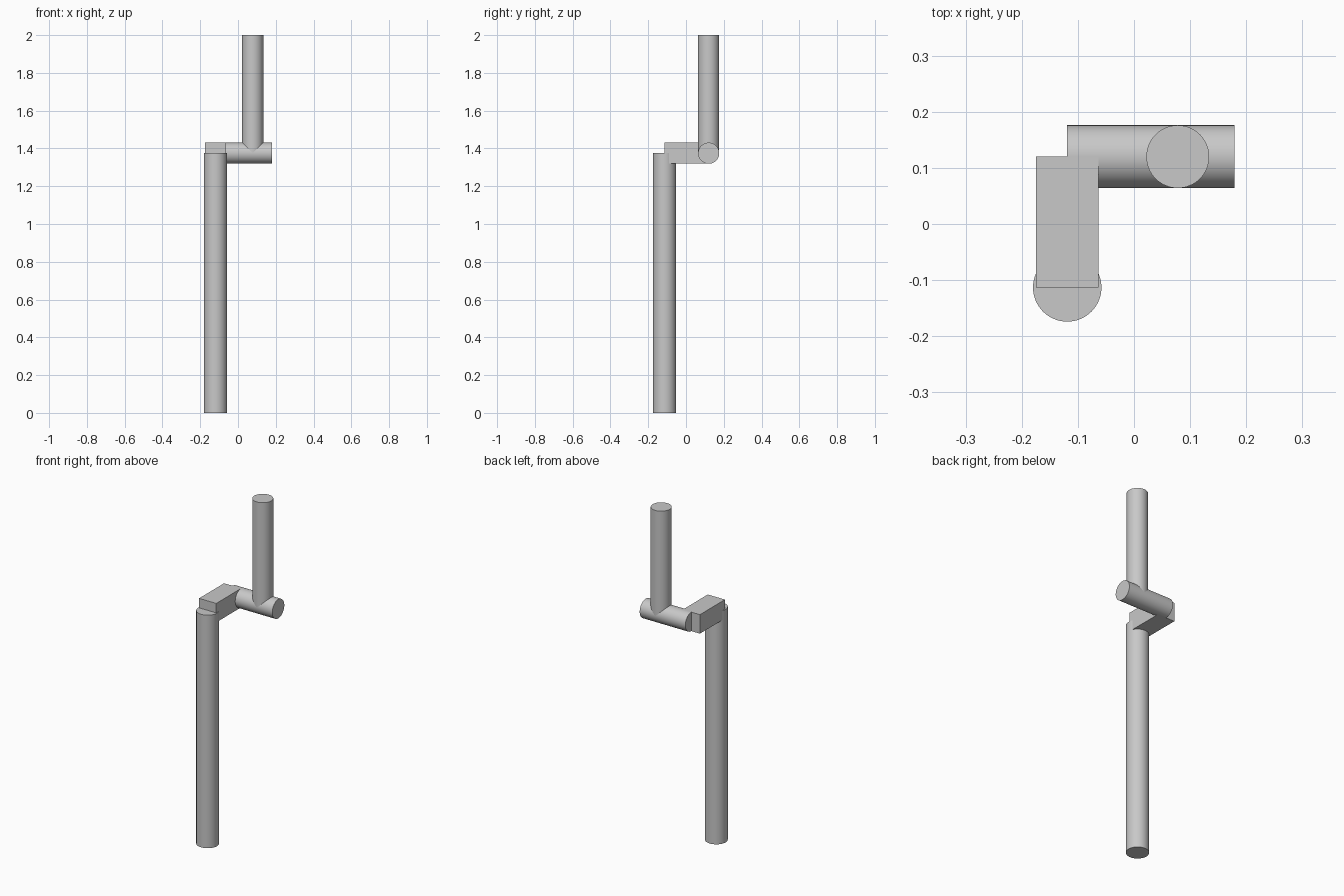
import bpy
import math
from mathutils import Vector

cube = bpy.data.objects.get("Cube")
if cube:
    bpy.data.objects.remove(cube, do_unlink=True)

# Single plain metal colour
metal = bpy.data.materials.new("grey metal")
metal.use_nodes = True
grey = (0.58, 0.58, 0.58, 1)
metal.diffuse_color = grey
metal.node_tree.nodes["Principled BSDF"].inputs["Base Color"].default_value = grey


def rod(name, start, end, radius):
    """Round bar between two points."""
    a, b = Vector(start), Vector(end)
    bpy.ops.mesh.primitive_cylinder_add(
        vertices=64, radius=radius, depth=(b - a).length, location=(a + b) / 2,
        rotation=(b - a).to_track_quat("Z", "Y").to_euler())
    obj = bpy.context.object
    obj.name = name
    bpy.ops.object.shade_smooth_by_angle(angle=math.radians(30))
    obj.data.materials.append(metal)


def block(name, low, high):
    """Square bar between two opposite corners."""
    a, b = Vector(low), Vector(high)
    bpy.ops.mesh.primitive_cube_add(size=1, location=(a + b) / 2)
    obj = bpy.context.object
    obj.name = name
    obj.scale = b - a
    bpy.ops.object.transform_apply(location=False, rotation=False, scale=True)
    obj.data.materials.append(metal)


AXLE_Z = 1.375   # height of the cranked joint
R = 0.056        # half thickness of the arm parts
SX, SY = -0.119, -0.113   # shaft axis
HX, HY = 0.078, 0.12      # handle axis

rod("lower_shaft", (SX, SY, 0), (SX, SY, AXLE_Z), 0.061)
block("crank_arm", (SX - R, SY, AXLE_Z - R), (SX + R, HY, AXLE_Z + R))
rod("cross_pin", (SX, HY, AXLE_Z), (0.179, HY, AXLE_Z), R)
rod("upper_handle", (HX, HY, AXLE_Z), (HX, HY, 2), R)
